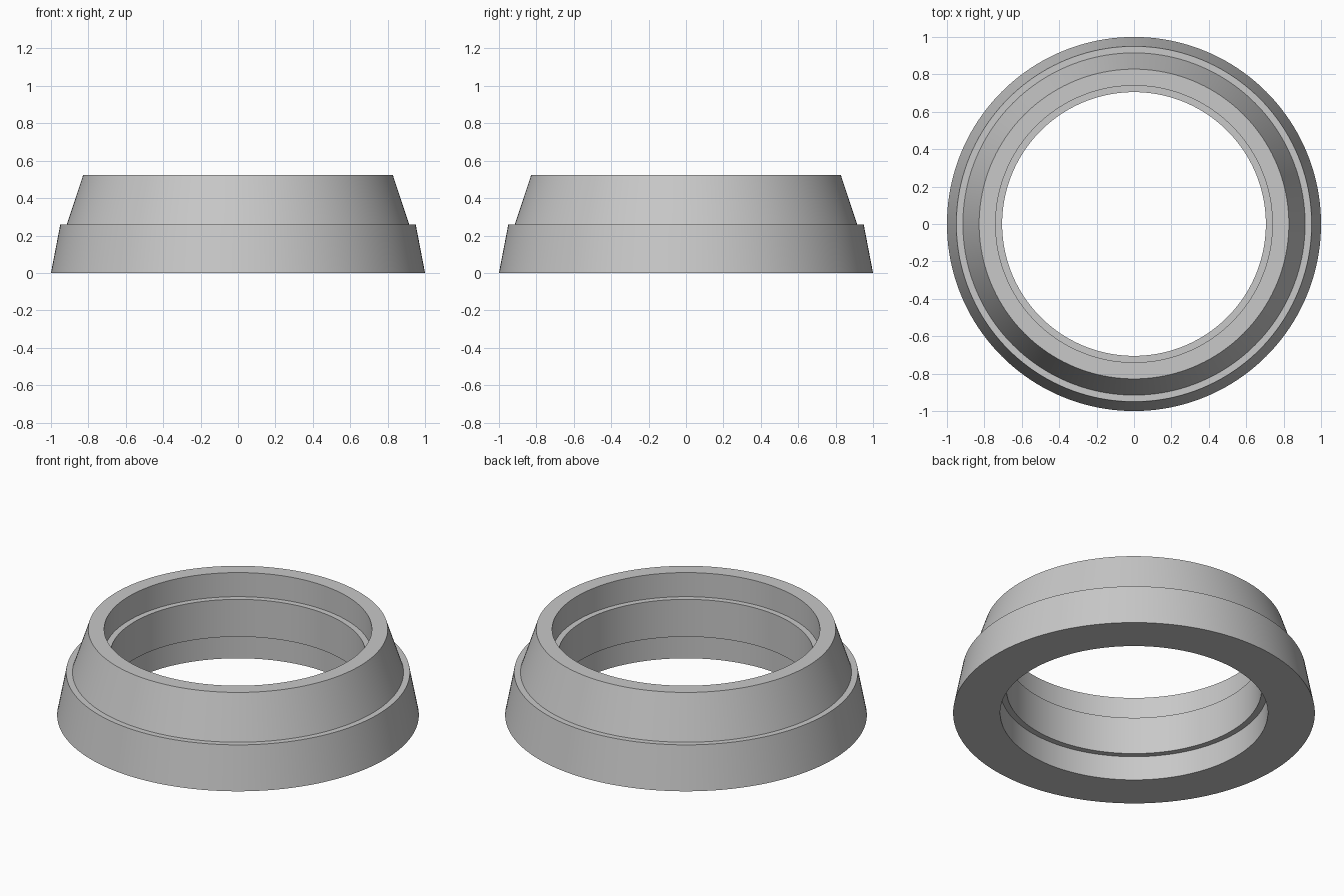
import bpy, bmesh, math

cube = bpy.data.objects.get("Cube")
if cube:
    bpy.data.objects.remove(cube, do_unlink=True)

SEGMENTS = 160

# Single plain grey material
grey = bpy.data.materials.new("plain_grey")
grey.use_nodes = True
colour = (0.58, 0.58, 0.58, 1)
grey.diffuse_color = colour
for node in grey.node_tree.nodes:
    if node.type == "BSDF_PRINCIPLED":
        node.inputs["Base Color"].default_value = colour


def lathe(name, profile, material):
    """Revolve a closed (radius, height) profile around z."""
    bm = bmesh.new()
    rings = []
    for i in range(SEGMENTS):
        a = 2 * math.pi * i / SEGMENTS
        rings.append([bm.verts.new((r * math.cos(a), r * math.sin(a), z))
                      for r, z in profile])
    n = len(profile)
    for i, ring in enumerate(rings):
        after = rings[(i + 1) % SEGMENTS]
        for j in range(n):
            k = (j + 1) % n
            bm.faces.new((ring[j], after[j], after[k], ring[k]))
    bmesh.ops.recalc_face_normals(bm, faces=bm.faces)
    mesh = bpy.data.meshes.new(name)
    bm.to_mesh(mesh)
    bm.free()
    mesh.materials.append(material)
    obj = bpy.data.objects.new(name, mesh)
    bpy.context.collection.objects.link(obj)
    bpy.ops.object.select_all(action="DESELECT")
    obj.select_set(True)
    bpy.context.view_layer.objects.active = obj
    # Limit stays below the shallow corners so every step keeps a crisp edge
    bpy.ops.object.shade_smooth_by_angle(angle=math.radians(30))
    return obj


# Tapered, stepped outside; inner lip between an upper and a lower recess
outside = [(1.0, 0.0), (0.95, 0.26), (0.915, 0.26), (0.828, 0.523)]
inside = [(0.74, 0.523), (0.74, 0.376), (0.705, 0.376),
          (0.705, 0.148), (0.74, 0.148), (0.74, 0.0)]
lathe("stepped_ring", outside + inside, grey)
